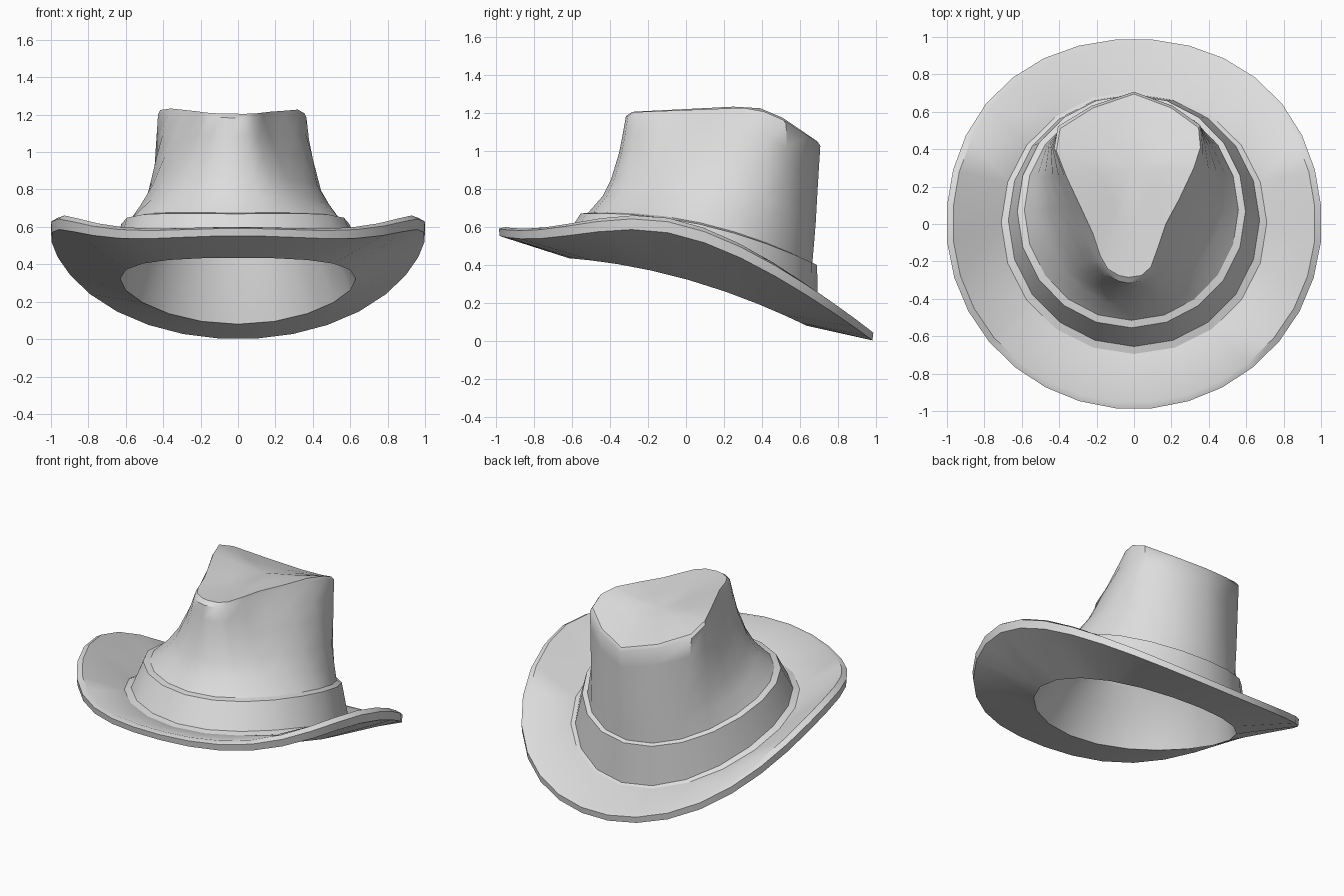
import bpy, bmesh, math

if "Cube" in bpy.data.objects:
    bpy.data.objects.remove(bpy.data.objects["Cube"])

felt = bpy.data.materials.new("light grey felt")
felt.diffuse_color = (0.72, 0.72, 0.72, 1)
felt.use_nodes = True
felt.node_tree.nodes["Principled BSDF"].inputs["Base Color"].default_value = felt.diffuse_color


def oval(n, rx, front_y, back_y, z, sag=(0, 0), start=0.0, bulge=0.0, cx=0.0):
    """Ring of n points; z = heights at (front, side, back), sag adjusts the
    front and back quarters, bulge widens the back corners."""
    zf, zs, zb = z
    cy, ry = (front_y + back_y) / 2, (back_y - front_y) / 2
    pts = []
    for i in range(n):
        a = 2 * math.pi * (i + start) / n
        c = -math.cos(a)
        h = zs + (zb - zf) / 2 * c + ((zb + zf) / 2 - zs) * c * c
        h += sag[c > 0] * c * c * (1 - c * c)
        r = 1 + (bulge * math.sin(2 * a) ** 2 if c > 0 else 0)
        pts.append((cx + r * rx * math.sin(a), cy + r * ry * c, h))
    return pts


def loft(name, rings, starts=None, tip=None):
    """Skin consecutive rings; unequal rings are zipped with triangles.
    An optional tip closes the first or last ring: (ring index, point)."""
    bm = bmesh.new()
    loops = [[bm.verts.new(p) for p in r] for r in rings]
    starts = starts or [0.0] * len(rings)
    for s, (A, B) in enumerate(zip(loops, loops[1:])):
        na, nb = len(A), len(B)
        if na == nb:
            for i in range(na):
                j = (i + 1) % na
                bm.faces.new((B[i], B[j], A[j], A[i]))
            continue
        i = j = 0
        while i < na or j < nb:
            next_a = (i + 1 + starts[s]) / na if i < na else 9
            next_b = (j + 1 + starts[s + 1]) / nb if j < nb else 9
            if next_a < next_b:
                bm.faces.new((B[j % nb], A[(i + 1) % na], A[i % na]))
                i += 1
            else:
                bm.faces.new((B[j % nb], B[(j + 1) % nb], A[i % na]))
                j += 1
    if tip:
        end, point = tip
        R, c = loops[end], bm.verts.new(point)
        for i in range(len(R)):
            a, b = R[i], R[(i + 1) % len(R)]
            bm.faces.new((a, b, c) if end == 0 else (b, a, c))
    me = bpy.data.meshes.new(name)
    bm.to_mesh(me)
    bm.free()
    me.materials.append(felt)
    ob = bpy.data.objects.new(name, me)
    bpy.context.collection.objects.link(ob)
    bpy.ops.object.select_all(action='DESELECT')
    ob.select_set(True)
    bpy.context.view_layer.objects.active = ob
    bpy.ops.object.shade_smooth_by_angle(angle=math.radians(38))


def mix(a, b, t):
    return a + (b - a) * t


# Teardrop outline of the pinched crown top, from the front tip round the right
teardrop = [(-.03, -.285), (.04, -.275), (.09, -.23), (.13, -.12), (.17, 0),
            (.24, .13), (.32, .3), (.355, .41), (.345, .515), (.2, .62),
            (0, .695), (-.22, .62), (-.395, .51), (-.415, .39), (-.36, .25),
            (-.28, .08), (-.22, -.05), (-.18, -.17), (-.14, -.24), (-.08, -.275)]


def top_z(x, y):
    return min(1.205 + .045 * (y + .28), 1.228 - .4 * (y - .37),
               1.176 - .66 * (y - .5)) - .012 * x


CX, CY = -.01, .3
crown_edge = [(x, y, top_z(x, y)) for x, y in teardrop]


def scaled(ring, s, dz=0.0):
    return [(CX + (x - CX) * s, CY + (y - CY) * s, z + dz) for x, y, z in ring]


def crown_rings(base, top):
    """Flared wall: the front closes in quickly, sides and back stay rounder."""
    out = []
    for h, front, back in ((1, 1, 1), (.82, .92, .83), (.62, .82, .65),
                           (.35, .61, .43), (.17, .38, .22), (0, 0, 0)):
        ring = []
        for b, t in zip(base, top):
            f = mix(front, back, min(1, max(0, (b[1] + .4) / .5)))
            ring.append((mix(b[0], t[0], f), mix(b[1], t[1], f), mix(b[2], t[2], h)))
        out.append(ring)
    return out


# Crown: dished top, narrow bevelled lip, flared wall
crown_base = oval(20, .572, -.515, .665, (.675, .622, .41), cx=-.014)
lip = [(x * 1.03, y + (.012 if y > .3 else .11 * min(0, y)), z - .022)
       for x, y, z in crown_edge]
dish = [(x, y, mix(z, 1.175, .6)) for x, y, z in scaled(crown_edge, .5)]
loft("crown", [dish, crown_edge] + crown_rings(crown_base, lip), tip=(0, (CX, CY, 1.175)))

# Hat band: top ledge, sloping side, narrow foot on the brim
band_foot = oval(20, .71, -.695, .71, (.507, .42, .118))
loft("hat_band", [crown_base,
                  oval(20, .61, -.555, .69, (.67, .615, .40), cx=-.014),
                  oval(20, .672, -.655, .695, (.514, .434, .128)),
                  band_foot])

# Brim: dished upper side, rounded rim, underside in to the head opening
opening = oval(20, .63, -.615, .635, (.435, .322, .08))
rim = dict(sag=(-.25, -.1), start=.5, bulge=.022)
loft("brim", [band_foot,
              oval(32, .97, -.955, .955, (.60, .626, .053), **rim),
              oval(32, 1.004, -.99, .99, (.592, .606, .04), **rim),
              oval(32, 1.0, -.985, .985, (.553, .548, 0.0), **rim),
              opening],
     starts=[0, .5, .5, .5, 0])

# Lining: inner wall of the hollow crown and its ceiling
lining_base = oval(20, .53, -.475, .62, (.64, .585, .37), cx=-.014)
ceiling_edge = scaled(crown_edge, .91, -.05)
ceiling_mid = scaled(dish, .91, -.05)
wall = crown_rings(lining_base, ceiling_edge)[::-1]
loft("lining", [opening] + wall + [ceiling_mid], tip=(-1, (CX, CY, 1.125)))
